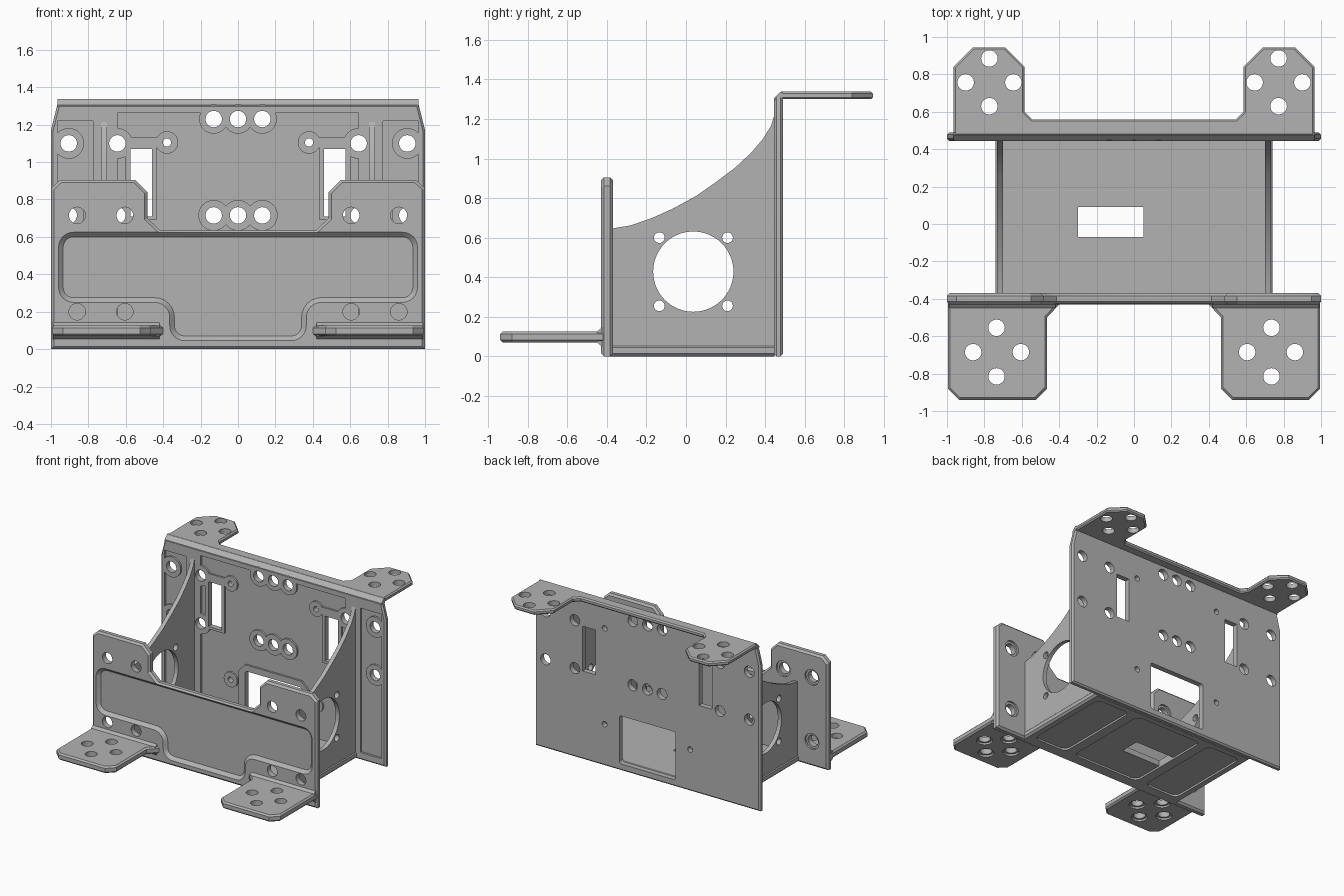
import bpy, bmesh
from math import sin, cos, pi, radians
from mathutils import Vector

old = bpy.data.objects.get("Cube")
if old:
    bpy.data.objects.remove(old, do_unlink=True)

GREY = (0.45, 0.45, 0.45, 1)
mat = bpy.data.materials.new("machined grey")
mat.use_nodes = True
mat.diffuse_color = GREY
mat.node_tree.nodes["Principled BSDF"].inputs["Base Color"].default_value = GREY


# ---- 2D outline helpers
def rect(u0, u1, v0, v1):
    return [(u0, v0), (u1, v0), (u1, v1), (u0, v1)]


def circle(u, v, r, n=32):
    return [(u + r * cos(2 * pi * i / n), v + r * sin(2 * pi * i / n)) for i in range(n)]


def mirrored(half):
    return half + [(-u, v) for u, v in reversed(half)]


def flip(pts):
    return [(-u, v) for u, v in reversed(pts)]


def rounded(pts, r, steps=6):
    out = []
    for i, p in enumerate(pts):
        p, a, b = Vector(p), Vector(pts[i - 1]), Vector(pts[(i + 1) % len(pts)])
        s, e = p + (a - p).normalized() * r, p + (b - p).normalized() * r
        c = s + e - p
        for k in range(steps + 1):
            t = k / steps * pi / 2
            out.append(tuple(c + (s - c) * cos(t) + (e - c) * sin(t)))
    return out


# ---- solid helpers
PLACE = {"x": lambda u, v, w: (w, u, v),
         "y": lambda u, v, w: (u, w, v),
         "z": lambda u, v, w: (u, v, w)}


def solid(name, outlines, axis, lo, hi, bevel=0):
    """Extrude one or more outlines along an axis, optionally chamfered."""
    bm = bmesh.new()
    for pts in outlines:
        face = bm.faces.new([bm.verts.new(PLACE[axis](u, v, lo)) for u, v in pts])
        ext = bmesh.ops.extrude_face_region(bm, geom=[face])["geom"]
        step = Vector(PLACE[axis](0, 0, hi - lo))
        bmesh.ops.translate(bm, vec=step, verts=[g for g in ext if isinstance(g, bmesh.types.BMVert)])
    bmesh.ops.recalc_face_normals(bm, faces=bm.faces)
    if bevel:
        edges = [e for e in bm.edges if e.calc_face_angle(0) > radians(60)
                 and len({round(v.co["xyz".index(axis)], 4) for v in e.verts}) == 1]
        bmesh.ops.bevel(bm, geom=edges, offset=bevel, segments=1, affect="EDGES")
    me = bpy.data.meshes.new(name)
    bm.to_mesh(me)
    bm.free()
    me.materials.append(mat)
    ob = bpy.data.objects.new(name, me)
    bpy.context.collection.objects.link(ob)
    return ob


def combine(ob, tool, op="DIFFERENCE"):
    mod = ob.modifiers.new("bool", "BOOLEAN")
    mod.operation, mod.object, mod.solver, mod.use_self = op, tool, "EXACT", True
    bpy.context.view_layer.objects.active = ob
    bpy.ops.object.modifier_apply(modifier=mod.name)
    bpy.data.objects.remove(tool, do_unlink=True)


def cut(ob, outlines, axis, lo, hi, bevel=0):
    combine(ob, solid("cutter", outlines, axis, lo, hi, bevel))


R = 0.044
SIDES = (-1, 1)

# ---- front plate with notched top, stepped pocket and countersunk holes
front = solid("front_plate", [mirrored([(1, 0), (1, 0.86), (0.95, 0.905), (0.55, 0.905), (0.485, 0.84),
                                        (0.485, 0.7), (0.415, 0.635)])], "y", -0.43, -0.37, 0.015)
pocket = mirrored([(0.365, 0.045), (0.365, 0.25), (0.96, 0.25), (0.96, 0.625)])
cut(front, [rounded(pocket, 0.08)], "y", -0.47, -0.405, 0.025)
spots = [(s * x, z) for s in SIDES for x in (0.605, 0.86) for z in (0.2, 0.715)]
cut(front, [circle(x, z, R) for x, z in spots], "y", -0.5, -0.3)
cut(front, [circle(x, z, 0.062) for x, z in spots], "y", -0.385, -0.3)

# ---- front feet with root fillets
for s, side in zip(SIDES, ("right", "left")):
    outline = [(0.4, -0.4), (0.4, -0.43), (0.465, -0.5), (0.465, -0.88), (0.525, -0.94),
               (0.935, -0.94), (0.995, -0.88), (0.995, -0.4)]
    foot = solid(side + "_front_foot", [[(s * u, v) for u, v in outline]], "z", 0.07, 0.125, 0.012)
    holes = [(0.735, -0.555), (0.605, -0.685), (0.86, -0.685), (0.735, -0.815)]
    cut(foot, [circle(s * u, v, R) for u, v in holes], "z", 0, 0.2)
    cut(foot, [circle(s * u, v, 0.06) for u, v in holes], "z", 0, 0.085)
    solid(side + "_foot_fillet", [[(-0.42, 0.15), (-0.42, 0.045), (-0.45, 0.07), (-0.45, 0.125)]],
          "x", *sorted((s * 0.42, s * 0.99)))

# ---- floor with slot and shallow pockets underneath
floor = solid("floor", [rect(-0.74, 0.74, -0.4, 0.46)], "z", 0, 0.06, 0.015)
cut(floor, [rect(-0.3, 0.05, -0.07, 0.09)], "z", -0.1, 0.2)
cut(floor, [rounded(rect(a, b, -0.33, 0.4), 0.05) for a, b in
            ((-0.68, -0.38), (-0.3, 0.3), (0.38, 0.68))], "z", -0.05, 0.015)

# ---- side walls with swept top edge and round opening
sweep = [(0.46, 1.25), (0.447, 1.22), (0.43, 1.165), (0.39, 1.1), (0.33, 1.03), (0.25, 0.955),
         (0.15, 0.88), (0.05, 0.81), (-0.06, 0.75), (-0.17, 0.7), (-0.28, 0.662), (-0.38, 0.645)]
for s, side in zip(SIDES, ("right", "left")):
    lo, hi = sorted((s * 0.7, s * 0.733))
    wall = solid(side + "_wall", [[(-0.38, 0.02), (0.46, 0.02)] + sweep], "x", lo, hi)
    ring = [circle(y, z, 0.027, 20) for y in (-0.135, 0.21) for z in (0.255, 0.6)]
    cut(wall, ring + [circle(0.037, 0.428, 0.203, 64)], "x", lo - 0.1, hi + 0.1)

# ---- back plate: pockets, raised bosses, then openings
back = solid("back_plate", [mirrored([(1, 0), (1, 1.17), (0.965, 1.31)])], "y", 0.445, 0.49, 0.012)
side_pocket = rect(0.775, 0.965, 0.06, 1.22)
cut(back, [rect(-0.645, 0.645, 0.06, 1.262), side_pocket, flip(side_pocket)], "y", 0.4, 0.462)

row_holes = [(x, z) for x in (-0.13, 0, 0.13) for z in (0.715, 1.23)]
bolt_holes = [(s * x, z) for s in SIDES for x in (0.645, 0.905) for z in (0.715, 1.1)]
screw_holes = [(s * 0.38, z) for s in SIDES for z in (0.335, 1.105)]
bosses = [circle(x, z, 0.082) for x, z in row_holes if z < 1] + [circle(x, z, 0.082) for x, z in bolt_holes]
bosses += [circle(x, 1.23, 0.078) for x in (-0.13, 0, 0.13)]
bosses += [circle(x, z, 0.06) for x, z in screw_holes]
for s in SIDES:
    bosses.append(rect(*sorted((s * 0.435, s * 0.605)), 0.69, 1.095))
    bosses.append(rect(*sorted((s * 0.4, s * 0.62)), 1.075, 1.135))
bosses.append([(-0.31, 0.05), (0.31, 0.05), (0.31, 0.43), (0.25, 0.49), (-0.25, 0.49), (-0.31, 0.43)])
for pts in bosses:
    combine(back, solid("boss", [pts], "y", 0.447, 0.475), "UNION")

openings = [circle(x, z, R) for x, z in row_holes + bolt_holes]
openings += [circle(x, z, 0.022, 20) for x, z in screw_holes]
openings += [rect(*sorted((s * 0.46, s * 0.575)), 0.71, 1.07) for s in SIDES]
openings.append(rounded(rect(-0.25, 0.25, 0.055, 0.44), 0.02))
cut(back, openings, "y", 0.3, 0.6)

# ---- top flange with two mounting ears
ear = [(0.965, 0.47), (0.965, 0.84), (0.86, 0.945), (0.69, 0.945), (0.585, 0.84), (0.585, 0.6), (0.545, 0.56)]
flange = solid("top_flange", [mirrored(ear)], "z", 1.3, 1.338, 0.01)
ear_holes = [(0.773, 0.885), (0.645, 0.757), (0.9, 0.757), (0.773, 0.63)]
cut(flange, [circle(s * u, v, R) for s in SIDES for u, v in ear_holes], "z", 1.2, 1.4)
solid("flange_bend", [[(0.446, 1.295), (0.446, 1.305), (0.476, 1.337), (0.489, 1.337), (0.489, 1.295)]],
      "x", -0.964, 0.964)

# ---- shading
for ob in bpy.context.collection.objects:
    if ob.type == "MESH" and ob.data.materials and ob.data.materials[0] == mat:
        bpy.ops.object.select_all(action="DESELECT")
        ob.select_set(True)
        bpy.context.view_layer.objects.active = ob
        bpy.ops.object.shade_smooth_by_angle(angle=radians(30))
